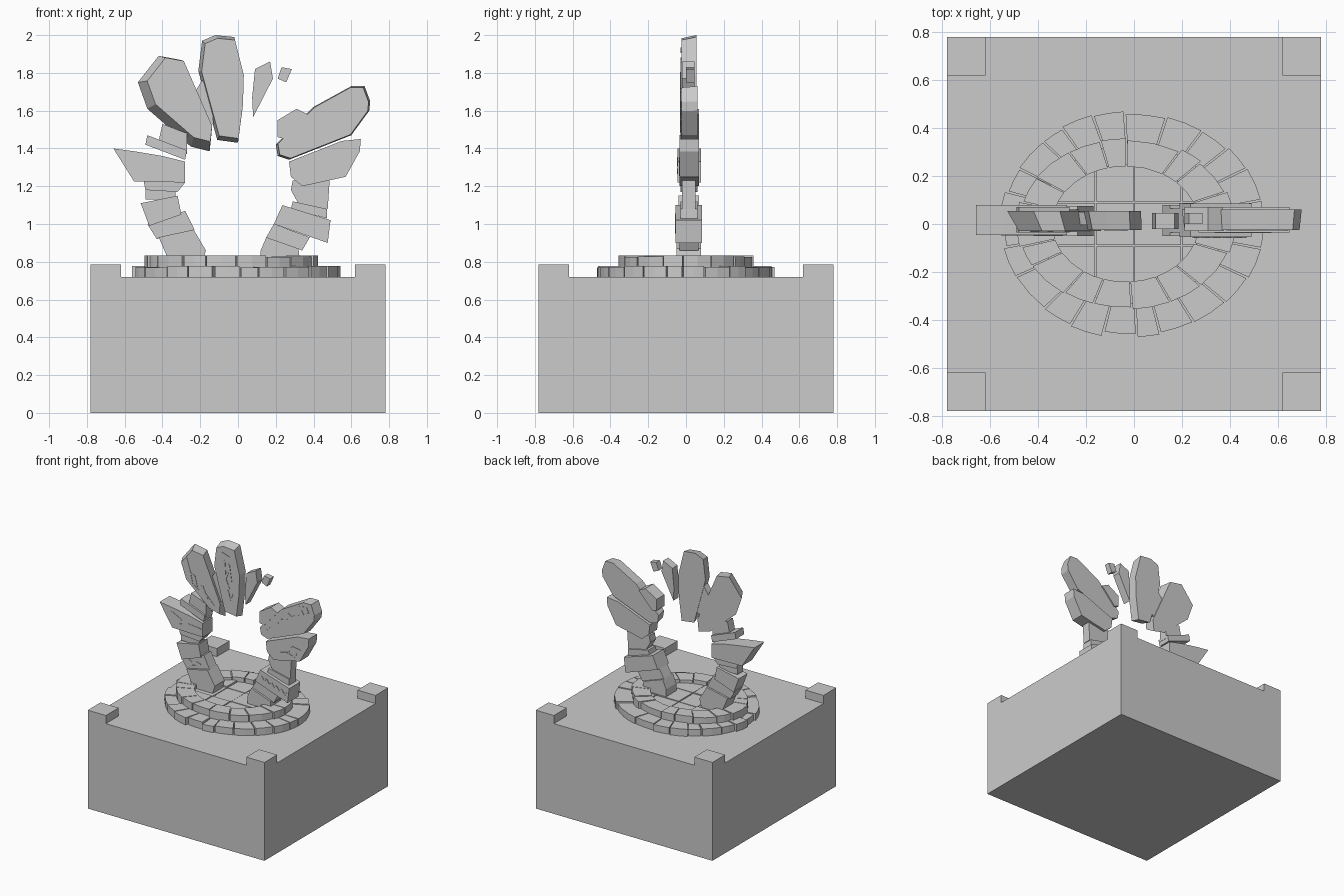
import bpy, bmesh, math, random
from mathutils import Vector

if "Cube" in bpy.data.objects:
    bpy.data.objects.remove(bpy.data.objects["Cube"])

random.seed(4)
stone = bpy.data.materials.new("grey stone")
stone.diffuse_color = (0.6, 0.6, 0.6, 1)
stone.use_nodes = True
stone.node_tree.nodes["Principled BSDF"].inputs["Base Color"].default_value = stone.diffuse_color


def finish(name, bm):
    bmesh.ops.recalc_face_normals(bm, faces=bm.faces)
    me = bpy.data.meshes.new(name)
    bm.to_mesh(me)
    bm.free()
    me.materials.append(stone)
    ob = bpy.data.objects.new(name, me)
    bpy.context.collection.objects.link(ob)
    return ob


def add_prism(bm, a, b):
    """Closed solid between two matching loops of points."""
    va = [bm.verts.new(p) for p in a]
    vb = [bm.verts.new(p) for p in b]
    bm.faces.new(va)
    bm.faces.new(vb[::-1])
    n = len(a)
    for i in range(n):
        j = (i + 1) % n
        bm.faces.new((va[i], vb[i], vb[j], va[j]))


def add_box(bm, x0, x1, y0, y1, z0, z1):
    c = [(x0, y0), (x1, y0), (x1, y1), (x0, y1)]
    add_prism(bm, [(x, y, z0) for x, y in c], [(x, y, z1) for x, y in c])


def slab(name, pts, y0, y1, front=1.0, shift=(0, 0)):
    """Stone cut from an x-z outline; the front face may be smaller and shifted."""
    bm = bmesh.new()
    cx = sum(p[0] for p in pts) / len(pts)
    cz = sum(p[1] for p in pts) / len(pts)
    f = [(cx + (x - cx) * front + shift[0], y0, cz + (z - cz) * front + shift[1]) for x, z in pts]
    add_prism(bm, f, [(x, y1, z) for x, z in pts])
    return finish(name, bm)


def marks(name, y, lines, w=0.008):
    """Thin carved strokes lying on a front face."""
    bm = bmesh.new()
    for line in lines:
        for p, q in zip(line, line[1:]):
            p, q = Vector(p), Vector(q)
            d = (q - p).normalized() * w / 2
            n = Vector((-d.y, d.x))
            c = [p - d - n, q + d - n, q + d + n, p - d + n]
            add_prism(bm, [(v.x, y - 0.003, v.y) for v in c], [(v.x, y + 0.003, v.y) for v in c])
    return finish(name, bm)


# Square base with raised corner posts
bm = bmesh.new()
add_box(bm, -.78, .78, -.78, .78, 0, .72)
finish("base_block", bm)
bm = bmesh.new()
for sx in (-1, 1):
    for sy in (-1, 1):
        x, y = sorted((sx * .62, sx * .78)), sorted((sy * .62, sy * .78))
        add_box(bm, *x, *y, .72, .785)
finish("corner_posts", bm)


# Stepped oval rings of separate paving blocks
def ring(name, cx, rx, ry, k, z0, z1, count):
    bm = bmesh.new()
    cuts = [(i + random.uniform(-.25, .25)) * math.tau / count for i in range(count)]
    cuts.append(cuts[0] + math.tau)
    for a0, a1 in zip(cuts, cuts[1:]):
        s = random.uniform(.965, 1.01)
        top = z1 - random.choice((0, 0, .004, .008))
        ang = [a0 + .008 + (a1 - a0 - .016) * t / 2 for t in range(3)]
        loop = [(cx + rx * s * math.cos(a), ry * s * math.sin(a)) for a in ang]
        loop += [(cx + rx * k * math.cos(a), ry * k * math.sin(a)) for a in ang[::-1]]
        add_prism(bm, [(x, y, z0) for x, y in loop], [(x, y, top) for x, y in loop])
    finish(name, bm)


ring("lower_ring", -.01, .55, .475, .70, .72, .777, 24)
ring("upper_ring", -.035, .455, .36, .67, .72, .832, 17)

# Sunken floor tiles clipped to the oval
bm = bmesh.new()
xs, ys = (-.5, -.16, 0, .2, .5), (-.4, -.09, .09, .4)
for i in range(4):
    for j in range(3):
        t = bmesh.new()
        t.faces.new([t.verts.new((-.035 + .315 * math.cos(a * math.tau / 32),
                                  .25 * math.sin(a * math.tau / 32), 0)) for a in range(32)])
        for co, no in (((xs[i] + .003, 0, 0), (-1, 0, 0)), ((xs[i + 1] - .003, 0, 0), (1, 0, 0)),
                       ((0, ys[j] + .003, 0), (0, -1, 0)), ((0, ys[j + 1] - .003, 0), (0, 1, 0))):
            bmesh.ops.bisect_plane(t, geom=t.verts[:] + t.edges[:] + t.faces[:],
                                   plane_co=co, plane_no=no, clear_outer=True)
        top = .80 + random.uniform(-.006, .006)
        for f in t.faces:
            loop = [v.co.xy for v in f.verts]
            add_prism(bm, [(p.x, p.y, .72) for p in loop], [(p.x, p.y, top) for p in loop])
        t.free()
finish("floor_tiles", bm)

# Large slabs of the broken arch crown
slab("left_crown_slab", [(-.42, 1.89), (-.31, 1.87), (-.14, 1.48), (-.15, 1.385), (-.25, 1.41),
                         (-.48, 1.61), (-.53, 1.75)], -.03, .055, .88, (.025, .022))
slab("top_crown_slab", [(-.19, 1.97), (-.12, 2.0), (-.02, 1.99), (.03, 1.79), (.025, 1.62),
                        (0, 1.43), (-.11, 1.445), (-.21, 1.81)], -.025, .055, .93, (.008, 0))
slab("crown_wedge", [(-.19, 1.76), (-.14, 1.71), (-.13, 1.53), (-.2, 1.5), (-.24, 1.68)], -.005, .05)
slab("floating_shard", [(.09, 1.82), (.17, 1.86), (.185, 1.77), (.08, 1.565), (.075, 1.67)], -.02, .045)
slab("floating_chip", [(.23, 1.83), (.285, 1.82), (.255, 1.75), (.21, 1.77)], 0, .045)
slab("right_crown_slab", [(.6, 1.73), (.67, 1.73), (.7, 1.65), (.695, 1.6), (.6, 1.47), (.27, 1.34),
                          (.21, 1.36), (.2, 1.42), (.4, 1.62)], -.025, .06, .96)
slab("right_wedge", [(.21, 1.55), (.31, 1.61), (.37, 1.58), (.25, 1.45), (.21, 1.46)], -.03, .07)

# Left column stones, top to bottom: outline, front y, back y
left = [
    ([(-.4, 1.53), (-.27, 1.48), (-.27, 1.37), (-.42, 1.44)], -.02, .05),
    ([(-.48, 1.47), (-.27, 1.39), (-.28, 1.34), (-.49, 1.42)], -.035, .07),
    ([(-.66, 1.4), (-.55, 1.385), (-.4, 1.36), (-.28, 1.33), (-.28, 1.22), (-.55, 1.225)], -.045, .08),
    ([(-.5, 1.23), (-.28, 1.22), (-.32, 1.17), (-.49, 1.18)], -.03, .06),
    ([(-.49, 1.19), (-.33, 1.19), (-.33, 1.13), (-.49, 1.13)], -.02, .05),
    ([(-.515, 1.11), (-.32, 1.15), (-.3, 1.05), (-.47, .99)], -.04, .07),
    ([(-.48, 1.0), (-.28, 1.07), (-.23, .97), (-.43, .92)], -.03, .06),
    ([(-.42, .93), (-.235, .97), (-.17, .86), (-.19, .79), (-.36, .79)], -.05, .075),
]
# Right column stones, top to bottom
right = [
    ([(.27, 1.33), (.55, 1.44), (.65, 1.45), (.645, 1.385), (.57, 1.25), (.34, 1.2), (.28, 1.25)], -.035, .07),
    ([(.29, 1.23), (.485, 1.23), (.475, 1.08), (.33, 1.09), (.28, 1.18)], -.02, .05),
    ([(.29, 1.12), (.47, 1.08), (.47, 1.03), (.28, 1.08)], -.03, .06),
    ([(.235, 1.1), (.49, 1.02), (.475, .9), (.19, 1.0)], -.055, .085),
    ([(.19, 1.0), (.38, .93), (.34, .86), (.15, .93)], -.035, .065),
    ([(.15, .93), (.32, .87), (.33, .79), (.12, .79), (.12, .86)], -.05, .08),
]
for side, stones in (("left", left), ("right", right)):
    for n, (pts, y0, y1) in enumerate(stones, 1):
        slab(f"{side}_column_stone_{n}", pts, y0, y1)

# Carved strokes on the front faces
marks("left_crown_carving", -.03, [[(-.43, 1.8), (-.4, 1.7), (-.36, 1.68), (-.34, 1.6), (-.29, 1.62), (-.25, 1.53)],
                                   [(-.4, 1.7), (-.38, 1.61), (-.31, 1.57)], [(-.27, 1.57), (-.19, 1.49)]])
marks("top_crown_carving", -.025, [[(-.12, 1.93), (-.06, 1.91)], [(-.1, 1.87), (-.09, 1.73), (-.06, 1.66)],
                                   [(-.06, 1.85), (-.04, 1.72)], [(-.09, 1.73), (-.07, 1.78)],
                                   [(-.07, 1.64), (-.05, 1.57), (-.03, 1.62)]])
marks("right_crown_carving", -.025, [[(.56, 1.68), (.62, 1.69), (.64, 1.65), (.6, 1.62), (.58, 1.65)],
                                     [(.55, 1.61), (.49, 1.58), (.46, 1.6)], [(.45, 1.55), (.39, 1.53)],
                                     [(.37, 1.5), (.3, 1.45), (.26, 1.41)]])
marks("right_wing_carving", -.035, [[(.34, 1.26), (.46, 1.29)], [(.57, 1.34), (.5, 1.35), (.47, 1.32),
                                    (.48, 1.28), (.52, 1.27), (.54, 1.3)]])
marks("left_wing_carving", -.045, [[(-.55, 1.35), (-.47, 1.31), (-.4, 1.33)], [(-.48, 1.27), (-.4, 1.29), (-.3, 1.28)]])
marks("right_band_carving", -.055, [[(.25 + .045 * i, 1.05 - .016 * i), (.27 + .045 * i, 1.02 - .016 * i),
                                     (.285 + .045 * i, 1.04 - .016 * i)] for i in range(5)])
marks("left_block_carving", -.03, [[(-.41, 1.0), (-.38, .98), (-.35, 1.0), (-.31, .99)], [(-.38, .96), (-.34, .97)]])
